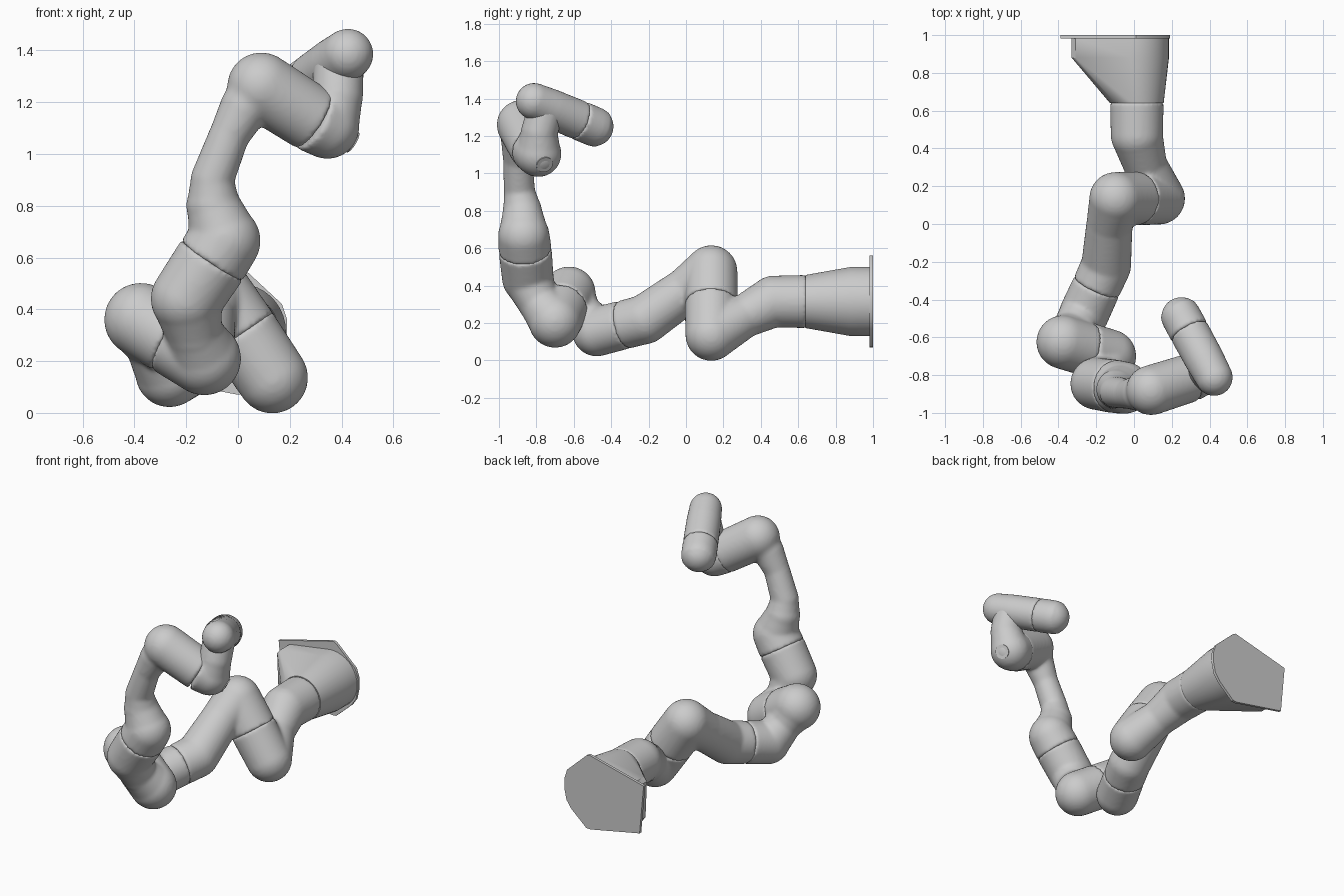
import bpy, bmesh, math
from mathutils import Vector, Matrix

if "Cube" in bpy.data.objects:
    bpy.data.objects.remove(bpy.data.objects["Cube"])

V = Vector


def finish(name, bm):
    me = bpy.data.meshes.new(name)
    bmesh.ops.recalc_face_normals(bm, faces=bm.faces[:])
    bm.to_mesh(me)
    bm.free()
    ob = bpy.data.objects.new(name, me)
    bpy.context.collection.objects.link(ob)
    return ob


def smooth(ob, deg=35):
    bpy.ops.object.select_all(action='DESELECT')
    ob.select_set(True)
    bpy.context.view_layer.objects.active = ob
    bpy.ops.object.shade_smooth_by_angle(angle=math.radians(deg))


def cone(bm, p, q, r1, r2, seg=48):
    d = q - p
    m = Matrix.Translation((p + q) / 2) @ d.to_track_quat('Z', 'Y').to_matrix().to_4x4()
    bmesh.ops.create_cone(bm, cap_ends=True, segments=seg, radius1=r1, radius2=r2,
                          depth=d.length, matrix=m)


def housing(name, stations, iterations=7):
    """Blended shell through (point, radius) stations; flat at both ends, round between."""
    bm = bmesh.new()
    for (p, r), (q, s) in zip(stations, stations[1:]):
        cone(bm, V(p), V(q), r, s)
    for p, r in stations[1:-1]:
        bmesh.ops.create_uvsphere(bm, u_segments=40, v_segments=24, radius=r,
                                  matrix=Matrix.Translation(V(p)))
    ob = finish(name, bm)
    rm = ob.modifiers.new('blend', 'REMESH')
    rm.mode = 'VOXEL'
    rm.voxel_size = 0.011
    rm.use_smooth_shade = True
    sm = ob.modifiers.new('soften', 'SMOOTH')
    sm.factor = 0.5
    sm.iterations = iterations
    return ob


def hull(name, rings):
    bm = bmesh.new()
    for y, pts in rings:
        for x, z in pts:
            bm.verts.new((x, y, z))
    res = bmesh.ops.convex_hull(bm, input=bm.verts[:])
    junk = [v for v in bm.verts if not v.link_faces]
    bmesh.ops.delete(bm, geom=junk, context='VERTS')
    ob = finish(name, bm)
    smooth(ob)
    return ob


def arc(cx, cz, r, a0, a1, n):
    return [(cx + r * math.cos(math.radians(a0 + (a1 - a0) * i / n)),
             cz + r * math.sin(math.radians(a0 + (a1 - a0) * i / n))) for i in range(n + 1)]


# mounting plate and flared base
plate = [(-.39, .46), (-.36, .14), (.0, .07), (.03, .072), (.14, .17), (.175, .22),
         (.19, .29), (.19, .36), (.17, .42), (.03, .55), (.01, .56)]
hull('mounting_plate', [(1.0, plate), (.982, plate)])
foot = arc(.0, .315, .185, -95, 95, 20) + [(-.31, .455), (-.33, .43), (-.32, .19), (-.30, .165)]
hull('base_body', [(.985, foot), (.88, foot), (.64, arc(.015, .315, .142, 0, 352.5, 47))])

# joint centres and seam positions along the arm
c2 = V((.015, .135, .31))
u2 = V((-.56, 0, .83)).normalized()
s3 = V((-.2, -.335, .19))
u3 = (s3 - c2).normalized()
a4, b4 = V((-.375, -.625, .36)), V((-.13, -.70, .21))
c4 = (a4 + b4) / 2
s5 = V((-.1, -.86, .59))
u5 = V((.55, -.08, .83)).normalized()
a6, c6, b6 = V((.09, -.88, 1.26)), V((.295, -.815, 1.13)), V((.345, -.79, 1.105))
h0, h1 = V((.437, -.835, 1.395)), V((.23, -.455, 1.235))
R = .142

# shoulder pair
housing('shoulder_lower', [((.015, .645, .315), R), ((.015, .47, .315), .138),
                           ((.06, .31, .235), .115),
                           (c2 - u2 * .21, .138), (c2, R)])
housing('shoulder_upper', [(c2 - u2 * .005, R), (c2 + u2 * .2, .14),
                           ((-.13, .0, .375), .122),
                           (s3 - u3 * .13, .132), (s3, .13)])

# elbow pair
housing('elbow_lower', [(s3 - u3 * .005, .13), (s3 + u3 * .16, .132),
                        ((-.33, -.56, .26), .105), (a4, .142), (c4, .142)])
housing('elbow_upper', [(c4 + (a4 - c4) * .03, .142), (b4, .142), ((-.17, -.79, .31), .11),
                        (s5 - u5 * .18, .138), (s5, R)])

# slim forearm
housing('forearm', [(s5 - u5 * .005, R), (s5 + u5 * .09, .138), ((-.095, -.875, .80), .105),
                    ((-.10, -.89, .90), .084),
                    ((-.035, -.9, 1.07), .078), ((.025, -.895, 1.18), .095),
                    (a6, .132), (c6, .128)], 8)

# wrist, neck and round head
housing('wrist', [(c6 + (a6 - c6) * .03, .128), (b6, .124), ((.385, -.785, 1.22), .098),
                  (h0.lerp(h1, .24), .098), (h0.lerp(h1, .26), .098)])
housing('head_front', [(h0, .088), (h0.lerp(h1, .06), .098), (h0.lerp(h1, .3), .104),
                       (h0.lerp(h1, .7), .106)], 3)
housing('head_rear', [(h0.lerp(h1, .695), .106), (h0.lerp(h1, .9), .106), (h1, .1)], 3)

# discs on the wrist end, the head face and the tool flange
u7 = (h1 - h0).normalized()
u6 = (b6 - a6).normalized()
for name, p, d, r, t in (('head_face', h0, -u7, .076, .004),
                         ('tool_flange_rim', h1, u7, .085, .008),
                         ('tool_flange', h1, u7, .065, .018),
                         ('wrist_end_cap', b6 + u6 * .1, u6, .045, .02)):
    bm = bmesh.new()
    cone(bm, p - d * .02, p + d * t, r, r)
    smooth(finish(name, bm))
